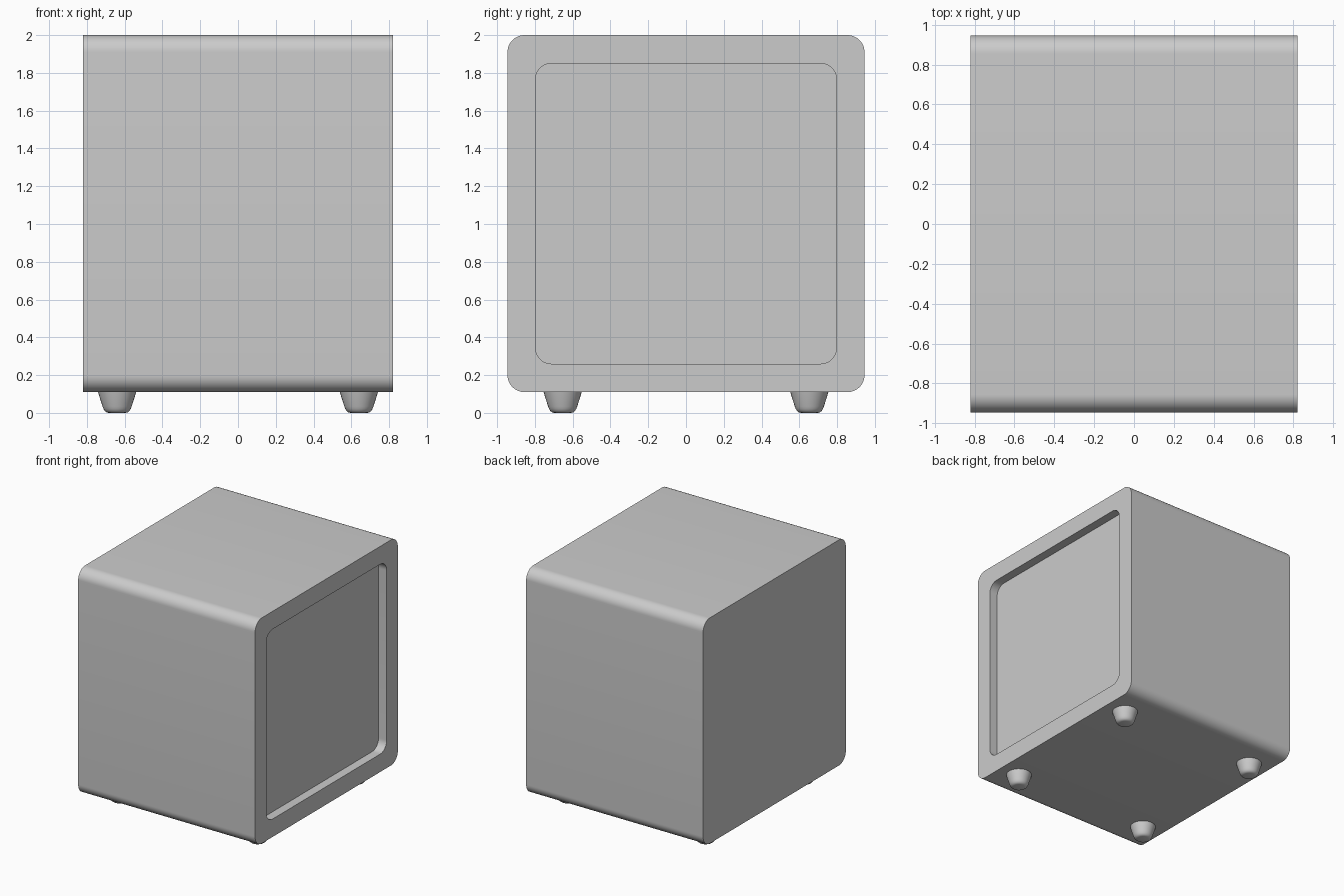
import bpy, bmesh, math

if "Cube" in bpy.data.objects:
    bpy.data.objects.remove(bpy.data.objects["Cube"])

SEG = 12


def rounded_ring(bm, x, half_y, z0, z1, r):
    """Loop of vertices round a rounded rectangle in the YZ plane."""
    ring = []
    corners = [(half_y - r, z1 - r), (-half_y + r, z1 - r),
               (-half_y + r, z0 + r), (half_y - r, z0 + r)]
    for q, (cy, cz) in enumerate(corners):
        for i in range(SEG + 1):
            a = math.pi / 2 * (q + i / SEG)
            ring.append(bm.verts.new((x, cy + r * math.cos(a), cz + r * math.sin(a))))
    return ring


def circle_ring(bm, cx, cy, r, z, n=32):
    return [bm.verts.new((cx + r * math.cos(2 * math.pi * i / n),
                          cy + r * math.sin(2 * math.pi * i / n), z)) for i in range(n)]


def loft(bm, rings):
    """Join rings with quads and cap both ends."""
    for a, b in zip(rings, rings[1:]):
        for i in range(len(a)):
            j = (i + 1) % len(a)
            bm.faces.new((a[i], a[j], b[j], b[i]))
    bm.faces.new(rings[0])
    bm.faces.new(rings[-1])


def finish(bm, name):
    bmesh.ops.recalc_face_normals(bm, faces=bm.faces)
    mesh = bpy.data.meshes.new(name)
    bm.to_mesh(mesh)
    bm.free()
    ob = bpy.data.objects.new(name, mesh)
    bpy.context.collection.objects.link(ob)
    bpy.ops.object.select_all(action='DESELECT')
    ob.select_set(True)
    bpy.context.view_layer.objects.active = ob
    bpy.ops.object.shade_smooth_by_angle(angle=math.radians(35))
    return ob


# Cabinet with a recessed panel on the +x side
bm = bmesh.new()
outer = (0.945, 0.11, 2.0, 0.09)
inner = (0.797, 0.26, 1.85, 0.085)
loft(bm, [rounded_ring(bm, x, *shape) for x, shape in
          [(-0.82, outer), (0.82, outer), (0.82, inner), (0.745, inner)]])
finish(bm, "cabinet")

# Four tapered feet with rounded bottoms
foot_profile = [(0.101, 0.112), (0.095, 0.09), (0.077, 0.034), (0.072, 0.021),
                (0.065, 0.010), (0.056, 0.003), (0.045, 0.0)]
for sx, side in ((-1, "left"), (1, "right")):
    for sy, end in ((-1, "front"), (1, "back")):
        bm = bmesh.new()
        loft(bm, [circle_ring(bm, sx * 0.64, sy * 0.653, r, z) for r, z in foot_profile])
        finish(bm, f"foot_{end}_{side}")
